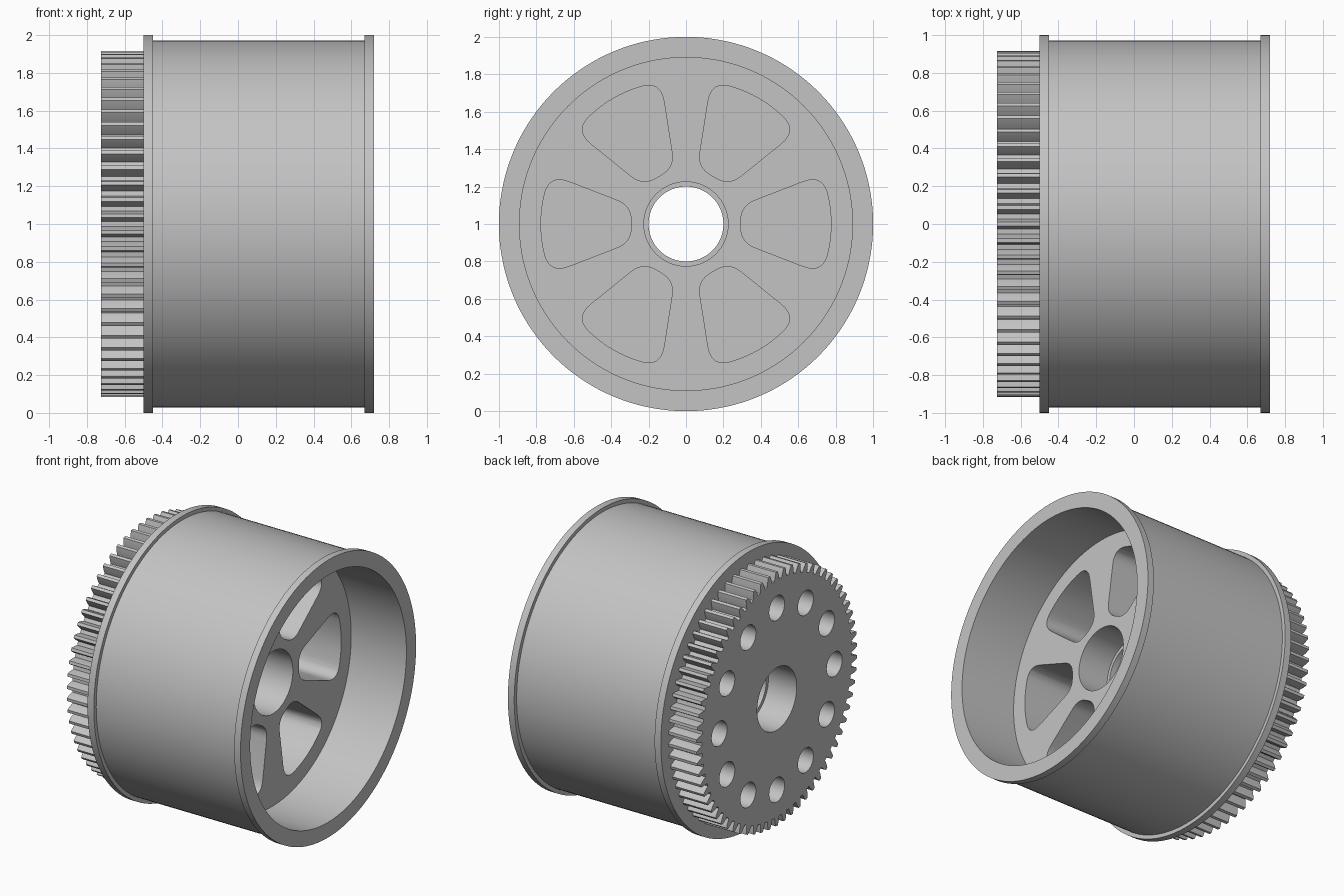
import bpy, bmesh
from math import sin, cos, pi, radians
from mathutils import Vector

if "Cube" in bpy.data.objects:
    bpy.data.objects.remove(bpy.data.objects["Cube"], do_unlink=True)

grey = bpy.data.materials.new("plain_grey")
grey.use_nodes = True
grey.diffuse_color = (0.55, 0.55, 0.55, 1)
grey.node_tree.nodes["Principled BSDF"].inputs["Base Color"].default_value = (0.55, 0.55, 0.55, 1)

AXIS_Z = 1.0  # the axle runs along x at this height


def finish(bm, name):
    bmesh.ops.recalc_face_normals(bm, faces=bm.faces)
    mesh = bpy.data.meshes.new(name)
    bm.to_mesh(mesh)
    bm.free()
    mesh.materials.append(grey)
    obj = bpy.data.objects.new(name, mesh)
    obj.location.z = AXIS_Z
    bpy.context.collection.objects.link(obj)
    return obj


def lathe(name, profile, steps=144):
    """Spin a closed (x, radius) profile around the x axis."""
    bm = bmesh.new()
    rings = []
    for i in range(steps):
        a = 2 * pi * i / steps
        rings.append([bm.verts.new((x, r * cos(a), r * sin(a))) for x, r in profile])
    n = len(profile)
    for i in range(steps):
        p, q = rings[i], rings[(i + 1) % steps]
        for j in range(n):
            k = (j + 1) % n
            bm.faces.new((p[j], p[k], q[k], q[j]))
    return finish(bm, name)


def prism(name, outlines, x0, x1):
    """Extrude closed (y, z) outlines along x."""
    bm = bmesh.new()
    for outline in outlines:
        a = [bm.verts.new((x0, y, z)) for y, z in outline]
        b = [bm.verts.new((x1, y, z)) for y, z in outline]
        bm.faces.new(a)
        bm.faces.new(b)
        for i in range(len(a)):
            j = (i + 1) % len(a)
            bm.faces.new((a[i], a[j], b[j], b[i]))
    return finish(bm, name)


def circle(r, steps, centre=(0, 0)):
    return [(centre[0] + r * cos(2 * pi * i / steps),
             centre[1] + r * sin(2 * pi * i / steps)) for i in range(steps)]


def rounded(corners, steps=8):
    """Round each (y, z, cut length) corner with a small curve."""
    pts = []
    for i, (y, z, cut) in enumerate(corners):
        c = Vector((y, z))
        before = Vector(corners[i - 1][:2]) - c
        after = Vector(corners[(i + 1) % len(corners)][:2]) - c
        p, q = c + before.normalized() * cut, c + after.normalized() * cut
        for s in range(steps + 1):
            t = s / steps
            pts.append(p * (1 - t) ** 2 + c * 2 * t * (1 - t) + q * t * t)
    return pts


def turned(outline, a):
    return [(y * cos(a) - z * sin(a), y * sin(a) + z * cos(a)) for y, z in outline]


def cut(obj, cutter):
    cutter.hide_render = True
    mod = obj.modifiers.new("cut", "BOOLEAN")
    mod.operation = "DIFFERENCE"
    mod.solver = "EXACT"
    mod.object = cutter
    bpy.context.view_layer.objects.active = obj
    bpy.ops.object.modifier_apply(modifier=mod.name)
    bpy.data.objects.remove(cutter, do_unlink=True)


# Drum: two rims, thin barrel, deep open end, web with a stepped bore
drum = lathe("drum", [
    (-0.5, 0.2), (-0.5, 1), (-0.45, 1), (-0.45, 0.972), (0.67, 0.972), (0.67, 1),
    (0.72, 1), (0.72, 0.89), (0.28, 0.89), (0.28, 0.225), (0.04, 0.225), (0.04, 0.2)])

# Six wedge pockets in the web
pocket = rounded([(0.293, -0.097, 0.08), (0.735, -0.268, 0.12), (0.788, 0, 0.13),
                  (0.735, 0.268, 0.12), (0.293, 0.097, 0.08)])
cut(drum, prism("pocket_cutter", [turned(pocket, i * pi / 3) for i in range(6)], -0.44, 0.4))

# Toothed ring gear on the end
TEETH = 66
pitch = 2 * pi / TEETH
tooth = [(-0.34, 0.852), (-0.25, 0.885), (-0.12, 0.915),
         (0.12, 0.915), (0.25, 0.885), (0.34, 0.852)]
outline = []
for i in range(TEETH):
    for offset, r in tooth:
        a = (i + 0.5 + offset) * pitch
        outline.append((r * cos(a), r * sin(a)))
gear = prism("gear", [outline], -0.725, -0.5)

# Bearing seat and ring of twelve blind holes in the gear
cut(gear, prism("seat_cutter", [circle(0.225, 96)], -0.8, -0.4))
holes = [circle(0.088, 32, (0.655 * cos(i * pi / 6), 0.655 * sin(i * pi / 6)))
         for i in range(12)]
cut(gear, prism("hole_cutter", holes, -0.8, -0.52))

# Smooth shading with crisp edges
bpy.ops.object.select_all(action="DESELECT")
for obj in (drum, gear):
    obj.select_set(True)
bpy.context.view_layer.objects.active = drum
bpy.ops.object.shade_smooth_by_angle(angle=radians(28))
